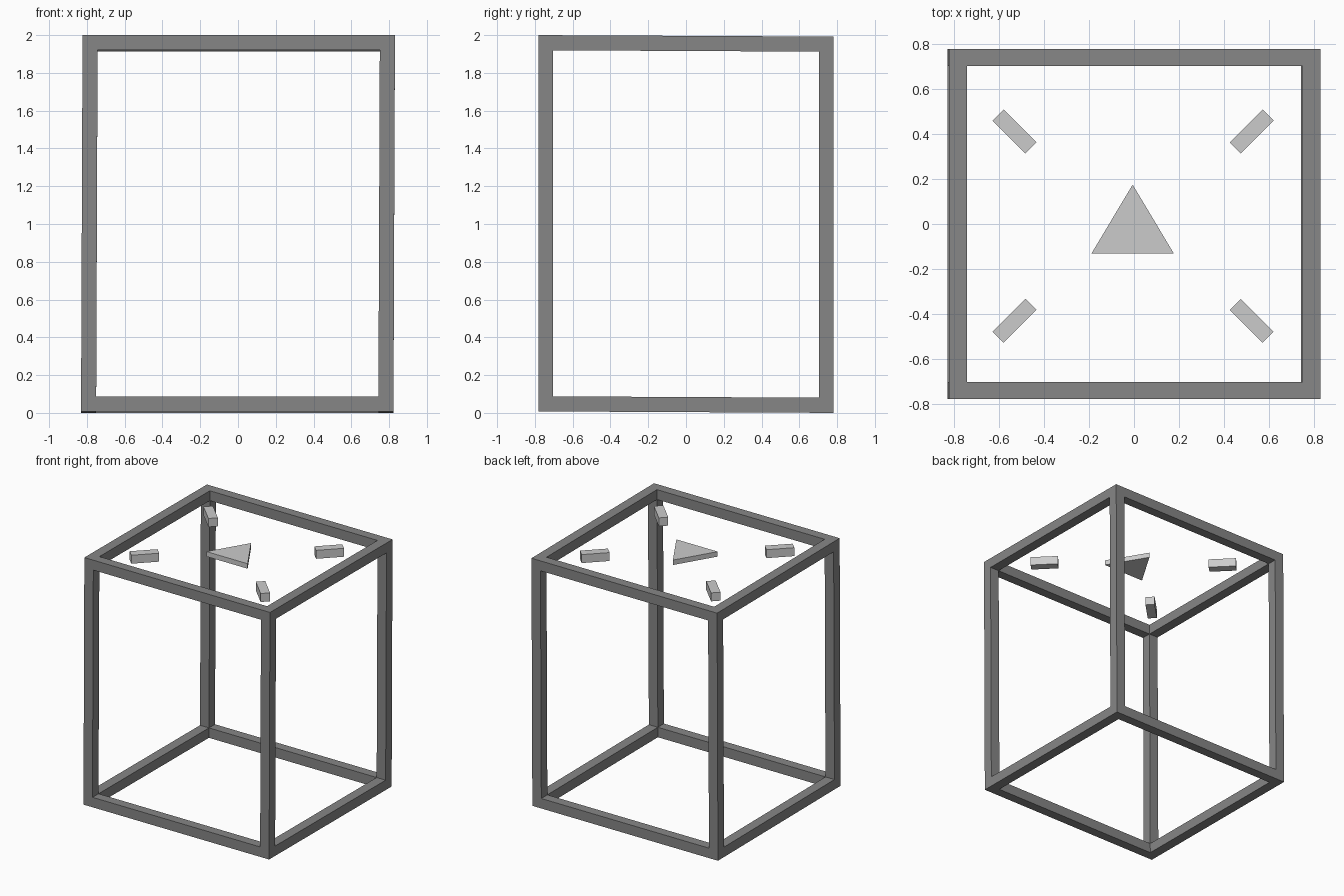
import bpy, bmesh
from math import radians
from mathutils import Matrix, Vector

if "Cube" in bpy.data.objects:
    bpy.data.objects.remove(bpy.data.objects["Cube"])

# outer and inner half sizes of the frame
OX, OY, OZ = 0.827, 0.78, 0.996
IX, IY, IZ = 0.747, 0.703, 0.916

dark = bpy.data.materials.new("dark_grey")
dark.diffuse_color = (0.24, 0.24, 0.24, 1)
dark.use_nodes = True
dark.node_tree.nodes["Principled BSDF"].inputs["Base Color"].default_value = dark.diffuse_color


def finish(name, bm):
    bmesh.ops.recalc_face_normals(bm, faces=bm.faces)
    me = bpy.data.meshes.new(name)
    bm.to_mesh(me)
    bm.free()
    ob = bpy.data.objects.new(name, me)
    bpy.context.collection.objects.link(ob)
    return ob


def box(name, center, size, turn=0):
    bm = bmesh.new()
    m = Matrix.Translation(center) @ Matrix.Rotation(radians(turn), 4, 'Z') @ Matrix.Diagonal((*size, 1))
    bmesh.ops.create_cube(bm, size=1, matrix=m)
    return finish(name, bm)


def bar(name, center, size):
    # dark frame bar; the whole frame leans very slightly
    ob = box(name, center, size)
    for v in ob.data.vertices:
        x, y, z = v.co
        v.co = Vector((x + 0.004 * (z - 1), y, z - 0.005 * y))
    ob.data.materials.append(dark)


# frame bars
cx, cy, cz = (OX + IX) / 2, (OY + IY) / 2, (OZ + IZ) / 2
tx, ty, tz = OX - IX, OY - IY, OZ - IZ
for sx, side in ((-1, "left"), (1, "right")):
    for sy, end in ((-1, "front"), (1, "back")):
        bar(f"{end}_{side}_post", (sx * cx, sy * cy, 1), (tx, ty, 2 * OZ))
for sz, level in ((-1, "bottom"), (1, "top")):
    z = 1 + sz * cz
    for s, side, end in ((-1, "left", "front"), (1, "right", "back")):
        bar(f"{level}_{side}_rail", (s * cx, 0, z), (tx, 2 * IY, tz))
        bar(f"{level}_{end}_rail", (0, s * cy, z), (2 * IX, ty, tz))

# four small diagonal blocks near the top
for x, side in ((-0.532, "left"), (0.524, "right")):
    for y, end in ((-0.431, "front"), (0.412, "back")):
        box(f"{end}_{side}_block", (x, y, 1.953), (0.207, 0.07, 0.068),
            turn=45 if x * y > 0 else -45)

# flat triangular plate in the middle
bm = bmesh.new()
face = bm.faces.new([bm.verts.new(p) for p in
                     ((-0.19, -0.132, 1.93), (0.178, -0.132, 1.93), (-0.006, 0.175, 1.93))])
ext = bmesh.ops.extrude_face_region(bm, geom=[face], use_keep_orig=True)
bmesh.ops.translate(bm, vec=(0, 0, 0.04),
                    verts=[g for g in ext["geom"] if isinstance(g, bmesh.types.BMVert)])
finish("triangle_plate", bm)
